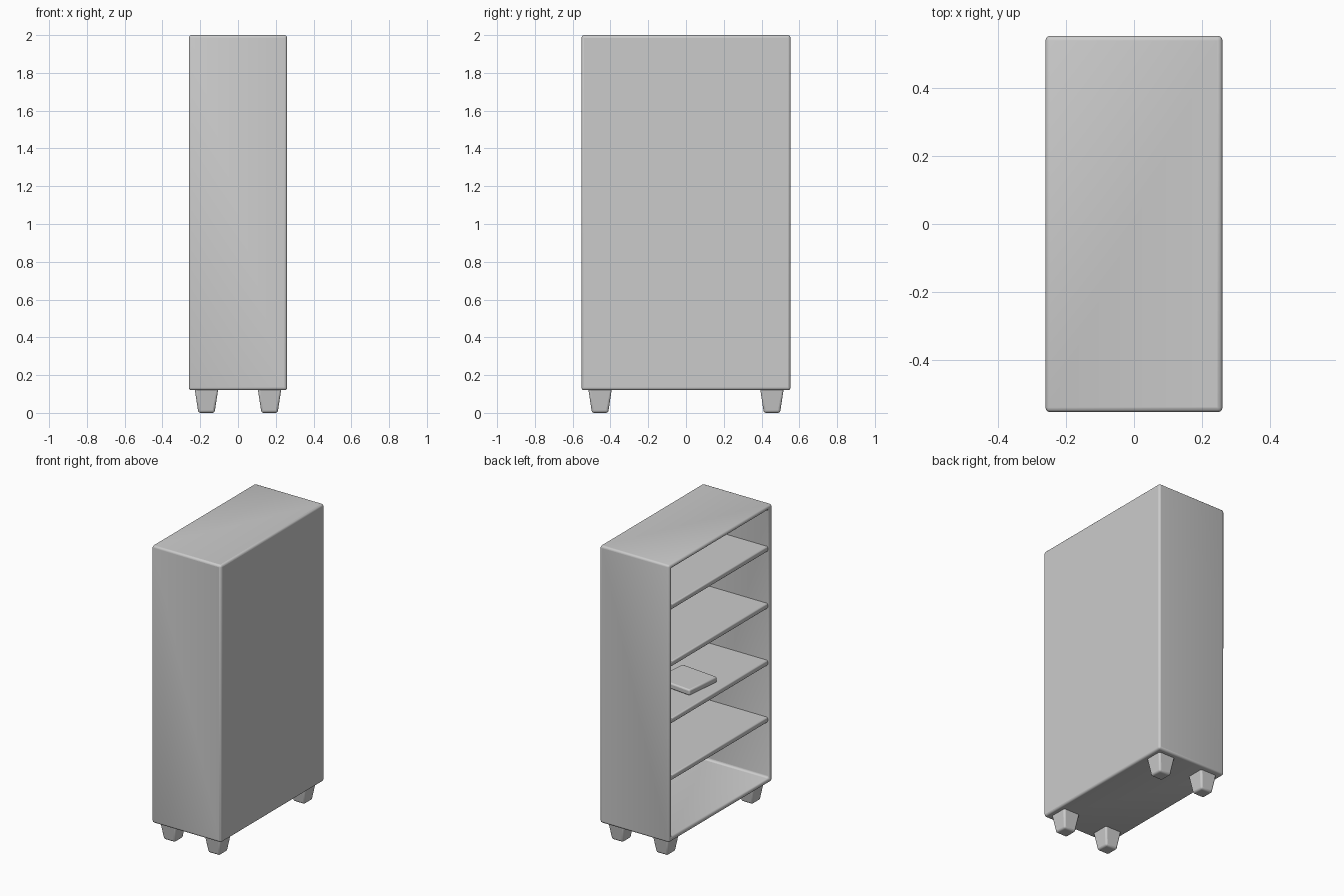
import bpy
import bmesh
import math

if "Cube" in bpy.data.objects:
    bpy.data.objects.remove(bpy.data.objects["Cube"])

W, D, Z0, Z1 = 0.52, 1.106, 0.12, 2.0   # overall depth (x), length (y), bottom, top
T = 0.03                                # panel thickness


def finish(ob, bevel, segments=3):
    bpy.context.view_layer.objects.active = ob
    for o in bpy.context.selected_objects:
        o.select_set(False)
    ob.select_set(True)
    m = ob.modifiers.new("bevel", 'BEVEL')
    m.width, m.segments = bevel, segments
    m.limit_method = 'ANGLE'
    bpy.ops.object.shade_smooth_by_angle(angle=math.radians(40))


def box(name, size, centre, bevel, rot=0.0):
    bpy.ops.mesh.primitive_cube_add(size=1, location=centre, rotation=(0, 0, rot))
    ob = bpy.context.object
    ob.name = name
    ob.scale = size
    bpy.ops.object.transform_apply(location=False, rotation=False, scale=True)
    finish(ob, bevel)
    return ob


# Cabinet shell: hollow box, open on the -x side
mesh = bpy.data.meshes.new("cabinet_shell")
bm = bmesh.new()
bmesh.ops.create_cube(bm, size=1)
bmesh.ops.scale(bm, vec=(W, D, Z1 - Z0), verts=bm.verts)
open_face = min(bm.faces, key=lambda f: f.calc_center_median().x)
bmesh.ops.delete(bm, geom=[open_face], context='FACES_ONLY')
bm.to_mesh(mesh)
bm.free()
shell = bpy.data.objects.new("cabinet_shell", mesh)
shell.location = (0, 0, (Z0 + Z1) / 2)
bpy.context.collection.objects.link(shell)
solid = shell.modifiers.new("thickness", 'SOLIDIFY')
solid.thickness, solid.offset = T, -1
solid.use_even_offset = True
finish(shell, 0.014)

# Shelves, evenly spaced
x_front, x_back = -W / 2 + 0.012, W / 2 - T + 0.005
for i in range(4):
    top = 0.56 + 0.386 * i
    box(f"shelf_{i + 1}", (x_back - x_front, D - 2 * T + 0.01, 0.035),
        ((x_front + x_back) / 2, 0, top - 0.0175), 0.008)

# Small slab lying slightly turned on a shelf
box("slab", (0.28, 0.26, 0.04), (-0.025, 0.035, 0.966), 0.01, -0.1)

# Tapered square legs
for sx in (-1, 1):
    for sy in (-1, 1):
        h = Z0 + 0.012
        bpy.ops.mesh.primitive_cone_add(
            vertices=4, radius1=0.043 * math.sqrt(2), radius2=0.063 * math.sqrt(2),
            depth=h, location=(sx * 0.167, sy * 0.455, h / 2),
            rotation=(0, 0, math.pi / 4))
        leg = bpy.context.object
        leg.name = f"leg_{'back' if sy > 0 else 'front'}_{'right' if sx > 0 else 'left'}"
        bpy.ops.object.transform_apply(location=False, rotation=True, scale=False)
        # square sides line up with the axes
        a = math.atan2(leg.data.vertices[0].co.y, leg.data.vertices[0].co.x)
        leg.rotation_euler.z = math.pi / 4 - a
        finish(leg, 0.012)
